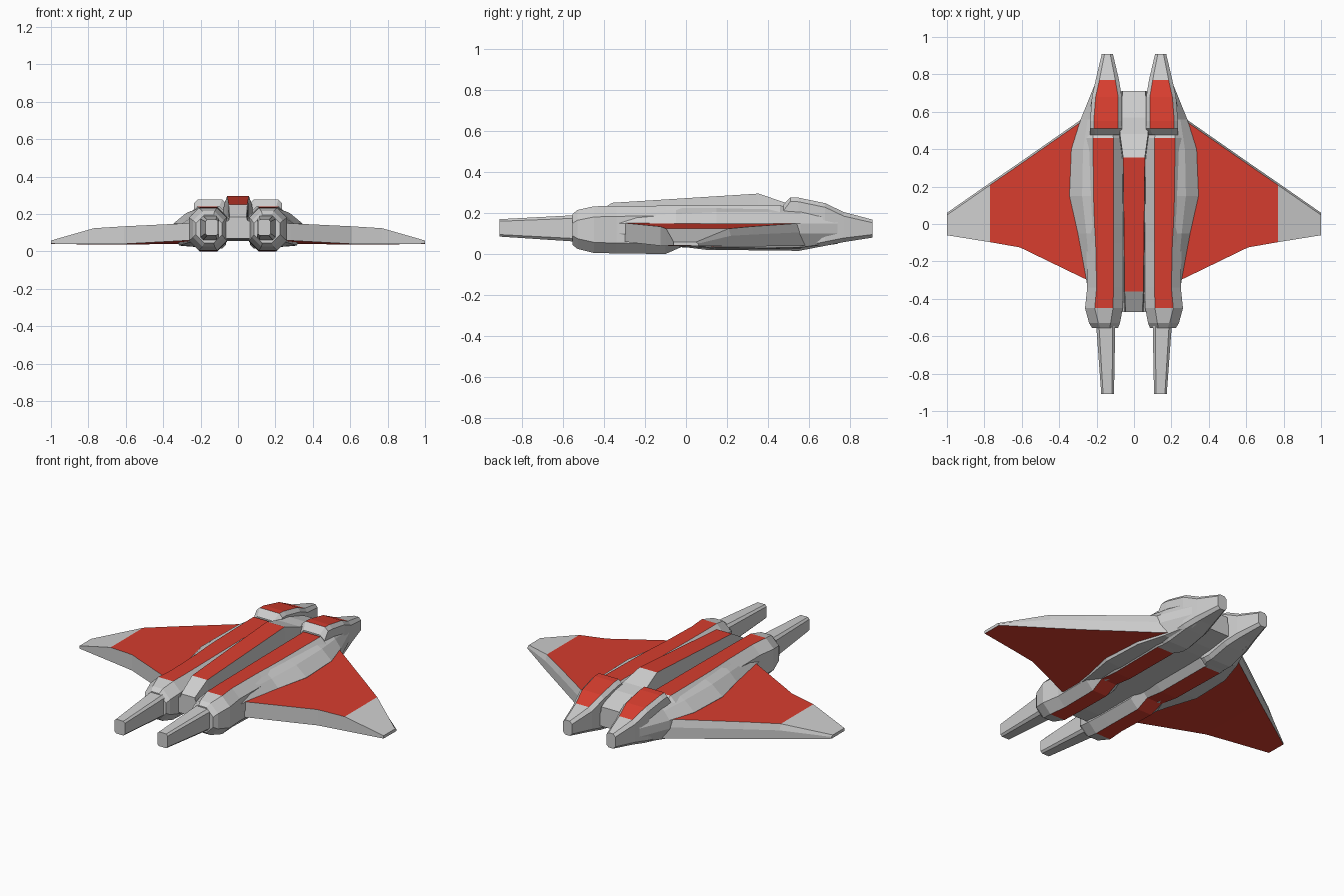
import bpy, bmesh

def mat(name, col):
    m = bpy.data.materials.new(name)
    m.diffuse_color = (*col, 1)
    return m

GREY = mat("light_grey", (0.62, 0.62, 0.62))
RED = mat("red", (0.68, 0.047, 0.028))

def loft(name, rings, rule=None, mirror=True):
    """Skin a list of equal-length rings; rule(centre, normal) -> True for red."""
    bm = bmesh.new()
    vs = [[bm.verts.new(p) for p in r] for r in rings]
    n = len(rings[0])
    for a, b in zip(vs, vs[1:]):
        for i in range(n):
            j = (i + 1) % n
            bm.faces.new((a[i], a[j], b[j], b[i]))
    bm.faces.new(vs[0][::-1])
    bm.faces.new(vs[-1])
    bmesh.ops.recalc_face_normals(bm, faces=bm.faces)
    bm.normal_update()
    for f in bm.faces:
        if rule and rule(f.calc_center_median(), f.normal):
            f.material_index = 1
    me = bpy.data.meshes.new(name)
    bm.to_mesh(me)
    bm.free()
    me.materials.append(GREY)
    me.materials.append(RED)
    ob = bpy.data.objects.new(name, me)
    bpy.context.collection.objects.link(ob)
    if mirror:
        ob.modifiers.new("mirror", 'MIRROR')
    return ob

def octagon(y, x0, x1, z0, z1, c):
    pts = [(x0 + c, z0), (x1 - c, z0), (x1, z0 + c), (x1, z1 - c),
           (x1 - c, z1), (x0 + c, z1), (x0, z1 - c), (x0, z0 + c)]
    return [(x, y, z) for x, z in pts]

# gun barrels
loft("front_barrel", [octagon(y, *r) for y, *r in [
    (-0.91, 0.107, 0.175, 0.085, 0.17, 0.010),
    (-0.53, 0.100, 0.203, 0.060, 0.19, 0.015)]])

# long engine bodies, red along the top and the belly
loft("nacelle", [octagon(y, *r) for y, *r in [
    (-0.555, 0.085, 0.225, 0.045, 0.195, 0.045),
    (-0.53, 0.075, 0.240, 0.025, 0.215, 0.05),
    (-0.45, 0.060, 0.262, 0.005, 0.233, 0.052),
    (-0.34, 0.060, 0.250, 0.003, 0.234, 0.05),
    (-0.10, 0.060, 0.255, 0.000, 0.236, 0.05),
    (-0.02, 0.060, 0.260, 0.035, 0.237, 0.05),
    (0.10, 0.060, 0.265, 0.020, 0.238, 0.05),
    (0.46, 0.060, 0.270, 0.017, 0.240, 0.05),
    (0.52, 0.070, 0.260, 0.016, 0.205, 0.05)]],
    lambda c, n: abs(n.z) > 0.9 and -0.45 < c.y < 0.47)

# rear engine humps with red roofs
loft("rear_engine", [octagon(y, *r) for y, *r in [
    (0.475, 0.070, 0.235, 0.017, 0.240, 0.03),
    (0.51, 0.065, 0.235, 0.016, 0.277, 0.02),
    (0.55, 0.065, 0.235, 0.015, 0.275, 0.02),
    (0.68, 0.065, 0.225, 0.040, 0.248, 0.02),
    (0.77, 0.080, 0.205, 0.058, 0.205, 0.02),
    (0.91, 0.113, 0.172, 0.080, 0.168, 0.015)]],
    lambda c, n: n.z > 0.8 and 0.5 < c.y < 0.77 and 0.08 < c.x < 0.21)

# sloping shoulder between engine body and wing
loft("shoulder", [[(0.18, y, zt), (0.21, y, zt), (0.21 + (xo - 0.21) * 0.5, y, zm),
                   (xo, y, 0.149), (xo, y, 0.10), (xo - 0.03, y, zb), (0.18, y, zb - 0.01)]
                  for y, xo, zt, zm, zb in [
    (-0.33, 0.250, 0.215, 0.190, 0.060),
    (-0.05, 0.300, 0.230, 0.195, 0.045),
    (0.15, 0.345, 0.232, 0.205, 0.032),
    (0.40, 0.335, 0.232, 0.205, 0.030),
    (0.56, 0.285, 0.225, 0.195, 0.032),
    (0.74, 0.212, 0.195, 0.170, 0.060)]])

# delta wings: red top panel with grey tip, red underside
loft("wing", [[(x, yf, zf), (x, yr, zb), (x, yr, zb + (zt - zb) * 0.6),
               (x, yr - 0.012, zt), (x, yf, zt)]
              for x, yf, yr, zf, zb, zt in [
    (0.18, -0.330, 0.630, 0.062, 0.045, 0.155),
    (0.28, -0.285, 0.560, 0.058, 0.040, 0.150),
    (0.61, -0.125, 0.330, 0.040, 0.037, 0.134),
    (0.77, -0.097, 0.220, 0.040, 0.037, 0.124),
    (1.00, -0.060, 0.060, 0.041, 0.040, 0.058)]],
    lambda c, n: n.z < -0.8 or (n.z > 0.8 and c.x < 0.77))

# central hull with raised red spine
loft("centre_spine", [[(-0.08, y, zb), (0.08, y, zb), (0.10, y, zs), (w + 0.005, y, zs + 0.015),
                       (w, y, zt), (-w, y, zt), (-w - 0.005, y, zs + 0.015), (-0.10, y, zs)]
                      for y, w, zt, zs, zb in [
    (-0.47, 0.045, 0.185, 0.150, 0.070),
    (-0.36, 0.050, 0.250, 0.165, 0.060),
    (0.355, 0.058, 0.295, 0.175, 0.055),
    (0.48, 0.075, 0.252, 0.175, 0.055),
    (0.57, 0.075, 0.240, 0.165, 0.060),
    (0.71, 0.060, 0.195, 0.140, 0.080)]],
    lambda c, n: n.z > 0.9 and -0.36 < c.y < 0.35 and c.z > 0.24, mirror=False)
